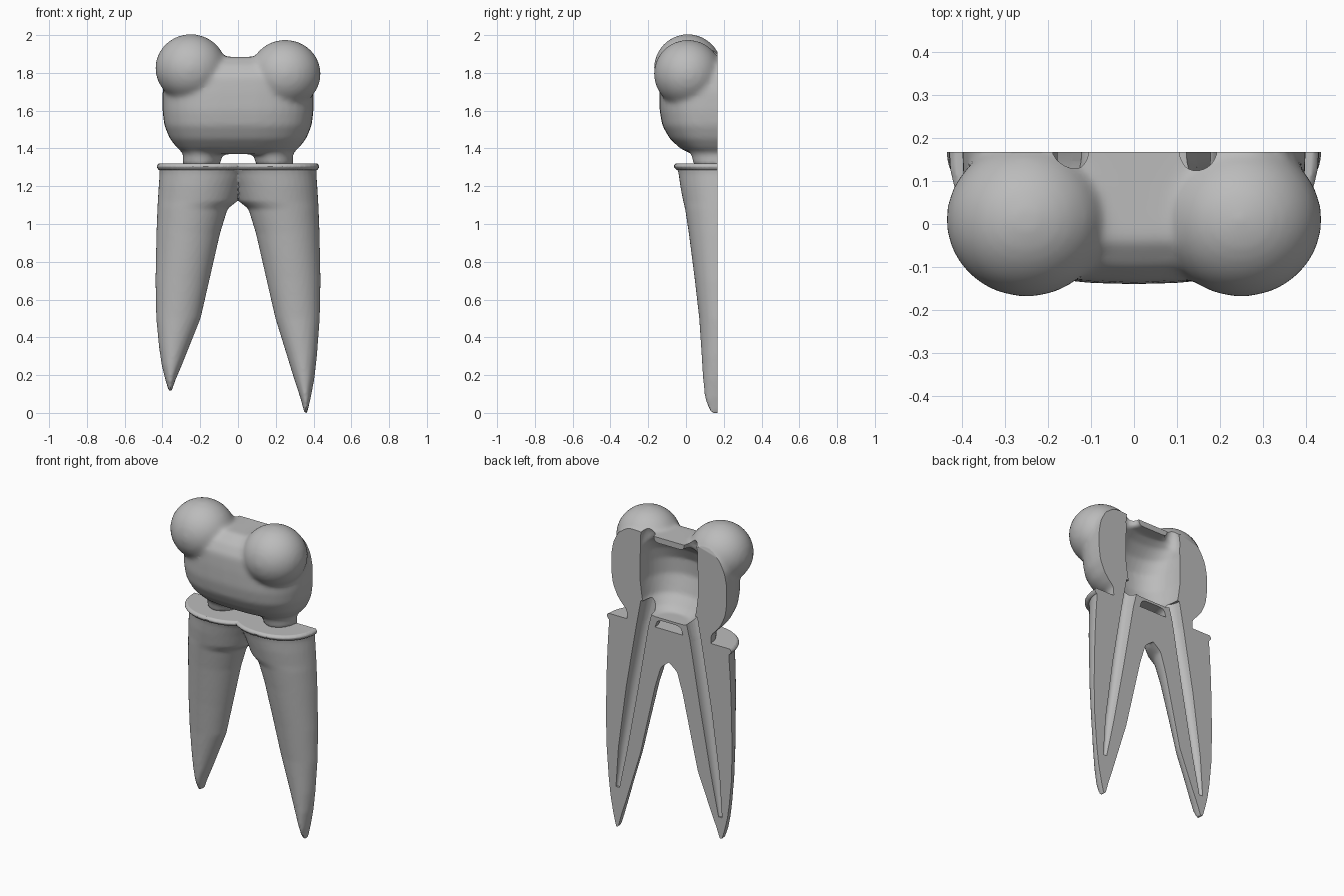
import bpy, bmesh
from math import cos, sin, pi, copysign

BACK = 0.168   # plane of the flat sectioned back
cube = bpy.data.objects.get("Cube")
if cube:
    bpy.data.objects.remove(cube, do_unlink=True)

grey = bpy.data.materials.new("plain grey")
grey.use_nodes = True
tone = (0.5, 0.5, 0.5, 1)
grey.diffuse_color = tone
grey.node_tree.nodes["Principled BSDF"].inputs["Base Color"].default_value = tone


def loft(bm, rows, power=2.0, sides=40):
    """Skin superellipse rings; a row is z, low x, high x, front y (mirrored about BACK)."""
    rings = []
    for z, x0, x1, front in rows:
        ring = []
        for i in range(sides):
            a = 2 * pi * i / sides
            c, s = (copysign(abs(v) ** (2 / power), v) for v in (cos(a), sin(a)))
            ring.append(bm.verts.new(((x0 + x1) / 2 + (x1 - x0) / 2 * c,
                                      BACK + (BACK - front) * s, z)))
        rings.append(ring)
    for a, b in zip(rings, rings[1:]):
        for i in range(sides):
            j = (i + 1) % sides
            bm.faces.new((a[i], a[j], b[j], b[i]))
    bm.faces.new(rings[0][::-1])
    bm.faces.new(rings[-1])


def ball(bm, centre, size):
    made = bmesh.ops.create_uvsphere(bm, u_segments=32, v_segments=20, radius=1)["verts"]
    bmesh.ops.scale(bm, vec=size, verts=made)
    bmesh.ops.translate(bm, vec=centre, verts=made)


def make(name, bm):
    bmesh.ops.recalc_face_normals(bm, faces=bm.faces)
    mesh = bpy.data.meshes.new(name)
    bm.to_mesh(mesh)
    bm.free()
    obj = bpy.data.objects.new(name, mesh)
    bpy.context.scene.collection.objects.link(obj)
    mesh.materials.append(grey)
    return obj


def bake(obj):
    """Apply the modifiers of an object."""
    graph = bpy.context.evaluated_depsgraph_get()
    mesh = bpy.data.meshes.new_from_object(obj.evaluated_get(graph))
    obj.modifiers.clear()
    obj.data = mesh


def fuse(obj, voxel, rounds):
    """Merge overlapping pieces into one smooth skin."""
    mod = obj.modifiers.new("merge", "REMESH")
    mod.mode, mod.voxel_size = "VOXEL", voxel
    mod = obj.modifiers.new("soften", "SMOOTH")
    mod.factor, mod.iterations = 0.5, rounds
    bake(obj)


def carve(obj, cutters):
    for cutter in cutters:
        mod = obj.modifiers.new("carve", "BOOLEAN")
        mod.operation, mod.solver, mod.object = "DIFFERENCE", "EXACT", cutter
    bake(obj)
    obj.data.materials.clear()
    obj.data.materials.append(grey)
    obj.data.polygons.foreach_set("material_index", [0] * len(obj.data.polygons))
    obj.data.shade_smooth()
    obj.data.set_sharp_from_angle(angle=0.7)


# Crown: rounded body, two cusps and two necks
bm = bmesh.new()
body = [(1.37, 0.27, 0.03), (1.4, 0.32, -0.03), (1.45, 0.36, -0.085), (1.52, 0.39, -0.125),
        (1.6, 0.40, -0.14), (1.7, 0.40, -0.14), (1.78, 0.385, -0.135),
        (1.84, 0.35, -0.10), (1.885, 0.28, -0.04)]
loft(bm, [(z, -w, w, front) for z, w, front in body], 2.8)
ball(bm, (-0.25, 0.01, 1.825), (0.188, 0.18, 0.18))
ball(bm, (0.25, 0.01, 1.795), (0.188, 0.18, 0.18))
for side in (-1, 1):
    neck = [(1.31, 0.095, 0.295, 0.04), (1.36, 0.085, 0.29, 0.03), (1.42, 0.06, 0.31, 0.0)]
    loft(bm, [(z, min(side * a, side * b), max(side * a, side * b), f) for z, a, b, f in neck])
crown = make("crown", bm)
fuse(crown, 0.014, 9)

# Roots: two tapering legs that merge below the collar
bm = bmesh.new()
leg = [(1.305, 0.42, -0.09, -0.05), (1.27, 0.415, -0.06, -0.04), (1.2, 0.42, -0.025, -0.03),
       (1.12, 0.425, 0.005, -0.015), (1.08, 0.427, 0.055, -0.005), (0.95, 0.432, 0.095, 0.015),
       (0.7, 0.437, 0.152, 0.047), (0.5, 0.433, 0.198, 0.07), (0.3, 0.418, 0.26, 0.083),
       (0.18, 0.404, 0.297, 0.09), (0.08, 0.385, 0.33, 0.1), (0.0, 0.366, 0.352, 0.125)]
for side, tip in ((-1, 0.115), (1, 0.0)):
    rows = []
    for z, outer, inner, front in leg:
        if z < 0.5:
            z = 0.5 - (0.5 - z) * (0.5 - tip) / 0.5
        rows.append((z, *sorted((side * outer, side * inner)), front))
    loft(bm, rows)
roots = make("roots", bm)
fuse(roots, 0.011, 3)

# Collar: thin two-lobed plate with a flared lip
bm = bmesh.new()
for side in (-1, 1):
    loft(bm, [(z, 0.17 * side - w, 0.17 * side + w, front) for z, w, front in
              ((1.285, 0.25, -0.05), (1.305, 0.263, -0.068), (1.32, 0.25, -0.055))], 2.2)
collar = make("collar", bm)
fuse(collar, 0.006, 1)

# Cutter for the flat back
bm = bmesh.new()
bmesh.ops.create_cube(bm, size=4)
bmesh.ops.translate(bm, vec=(0, BACK + 2, 0), verts=bm.verts)
back_cutter = make("back_cutter", bm)

# Cutter for the hollow chamber with a horn under each cusp
bm = bmesh.new()
chamber = [(1.385, 0.11, 0.06), (1.41, 0.15, 0.03), (1.47, 0.185, -0.02), (1.58, 0.2, -0.055),
           (1.68, 0.2, -0.05), (1.76, 0.2, -0.01), (1.82, 0.19, 0.05), (1.85, 0.17, 0.1)]
loft(bm, [(z, -w, w, front) for z, w, front in chamber], 2.3)
for side in (-1, 1):
    ball(bm, (side * 0.15, BACK, 1.83), (0.05, 0.055, 0.12))
chamber_cutter = make("chamber_cutter", bm)
fuse(chamber_cutter, 0.012, 3)

# Cutters for the canals running down the legs
canals = []
for side in (-1, 1):
    bm = bmesh.new()
    path = [(1.46, 0.15, 0.045, 0.09), (1.3, 0.185, 0.04, 0.1), (0.9, 0.255, 0.04, 0.115),
            (0.5, 0.32, 0.03, 0.13), (0.25, 0.355, 0.012, 0.155)]
    loft(bm, [(z, side * x - w, side * x + w, f) for z, x, w, f in path], 2.0, 20)
    canals.append(make("canal_cutter", bm))

carve(crown, [back_cutter, chamber_cutter] + canals)
carve(roots, [back_cutter] + canals)
carve(collar, [back_cutter] + canals)

for cutter in [back_cutter, chamber_cutter] + canals:
    bpy.data.objects.remove(cutter, do_unlink=True)
